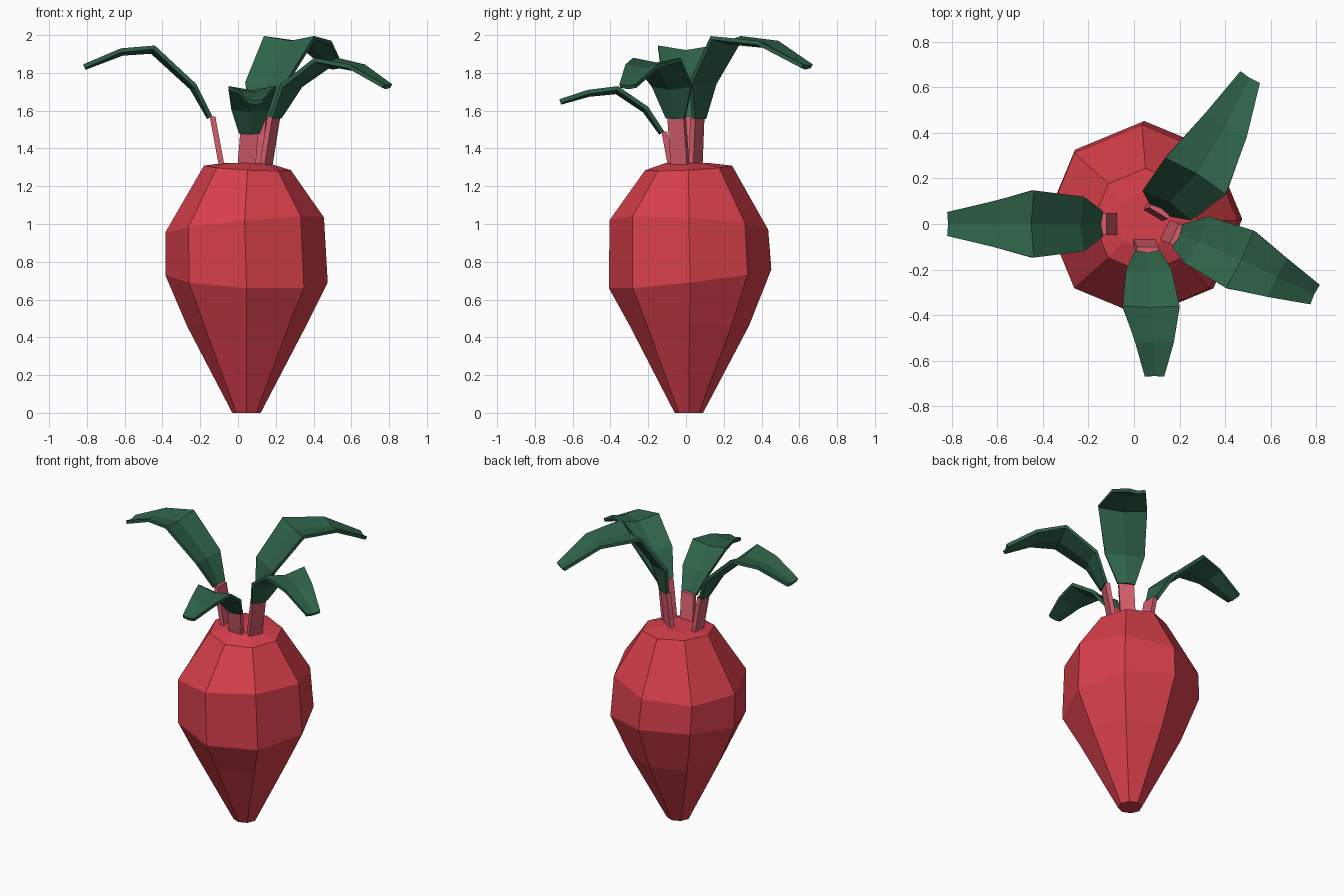
import bpy, bmesh, math
from mathutils import Vector

if "Cube" in bpy.data.objects:
    bpy.data.objects.remove(bpy.data.objects["Cube"])


def material(name, rgb):
    m = bpy.data.materials.new(name)
    m.diffuse_color = (*rgb, 1)
    m.use_nodes = True
    m.node_tree.nodes["Principled BSDF"].inputs["Base Color"].default_value = m.diffuse_color
    return m


RED = material("root red", (0.68, 0.05, 0.07))
PINK = material("stem pink", (0.66, 0.11, 0.15))
GREEN = material("leaf green", (0.028, 0.125, 0.067))


def loft(name, rings, mat):
    """Skin a list of equal-length closed rings and cap both ends."""
    bm = bmesh.new()
    loops = [[bm.verts.new(p) for p in ring] for ring in rings]
    n = len(loops[0])
    for a, b in zip(loops, loops[1:]):
        for i in range(n):
            j = (i + 1) % n
            bm.faces.new((a[i], a[j], b[j], b[i]))
    bm.faces.new(loops[0][::-1])
    bm.faces.new(loops[-1])
    bmesh.ops.recalc_face_normals(bm, faces=bm.faces)
    me = bpy.data.meshes.new(name)
    bm.to_mesh(me)
    bm.free()
    me.materials.append(mat)
    ob = bpy.data.objects.new(name, me)
    bpy.context.collection.objects.link(ob)
    return ob


# Root: eight-sided rings (centre x, centre y, z, radius, tilt in x, tilt in y)
profile = [
    (0.045, 0.015, 0.0, 0.075, 0, 0),
    (0.045, 0.018, 0.46, 0.315, 0, 0),
    (0.045, 0.022, 0.71, 0.43, -0.02, 0.05),
    (0.035, 0.015, 0.995, 0.42, 0.04, -0.025),
    (0.05, 0.014, 1.297, 0.23, -0.012, 0.012),
    (0.04, 0.01, 1.322, 0.12, 0, 0),
]
rings = []
for cx, cy, z, r, tx, ty in profile:
    ring = []
    for k in range(8):
        c, s = math.cos(k * math.pi / 4), math.sin(k * math.pi / 4)
        ring.append((cx + r * c, cy + r * s, z + tx * c + ty * s))
    rings.append(ring)
loft("root", rings, RED)


def stem(name, azimuth, base, top):
    a = math.radians(azimuth)
    d = Vector((math.cos(a), math.sin(a), 0)) * 0.015
    s = Vector((-math.sin(a), math.cos(a), 0)) * 0.048
    loft(name, [[Vector(p) + d + s, Vector(p) - d + s,
                 Vector(p) - d - s, Vector(p) + d - s] for p in (base, top)], PINK)


def leaf(name, azimuth, stations, thick=0.022):
    """Thin strip with a sunken midrib; stations are (x, y, z, width)."""
    a = math.radians(azimuth)
    side = Vector((-math.sin(a), math.cos(a), 0))
    pts = [Vector(s[:3]) for s in stations]
    rings = []
    for i, (p, st) in enumerate(zip(pts, stations)):
        t = (pts[min(i + 1, len(pts) - 1)] - pts[max(i - 1, 0)]).normalized()
        up = t.cross(side).normalized()
        w = st[3]
        top = [p + side * w / 2, p - up * w * 0.09, p - side * w / 2]
        rings.append(top + [q - up * thick for q in reversed(top)])
    loft(name, rings, GREEN)


# Leaves: name, azimuth, stem base, leaf stations
leaves = [
    ("left", 180, (-0.085, 0, 1.30),
     [(-0.135, 0, 1.57, .11), (-0.22, 0, 1.74, .24), (-0.44, 0, 1.945, .295),
      (-0.62, 0, 1.93, .20), (-0.82, 0, 1.845, .105)]),
    ("front", -90, (0.045, -0.08, 1.30),
     [(0.06, -.115, 1.49, .11), (.065, -.20, 1.62, .20), (.075, -.36, 1.73, .25),
      (.09, -.52, 1.71, .17), (.09, -.67, 1.66, .085)]),
    ("right", -26, (0.145, -0.03, 1.29),
     [(.19, -.05, 1.57, .11), (.275, -.07, 1.74, .23), (.465, -.155, 1.88, .28),
      (.63, -.235, 1.845, .19), (.795, -.31, 1.74, .095)]),
    ("back", 59, (0.09, 0.05, 1.30),
     [(.115, .06, 1.56, .11), (.145, .08, 1.75, .25), (.27, .21, 1.995, .31),
      (.405, .435, 1.97, .21), (.51, .645, 1.845, .10)]),
]
for name, az, base, stations in leaves:
    end = Vector(stations[0][:3]) - Vector((0, 0, 0.0))
    stem(name + "_stem", az, base, end)
    leaf(name + "_leaf", az, stations)
